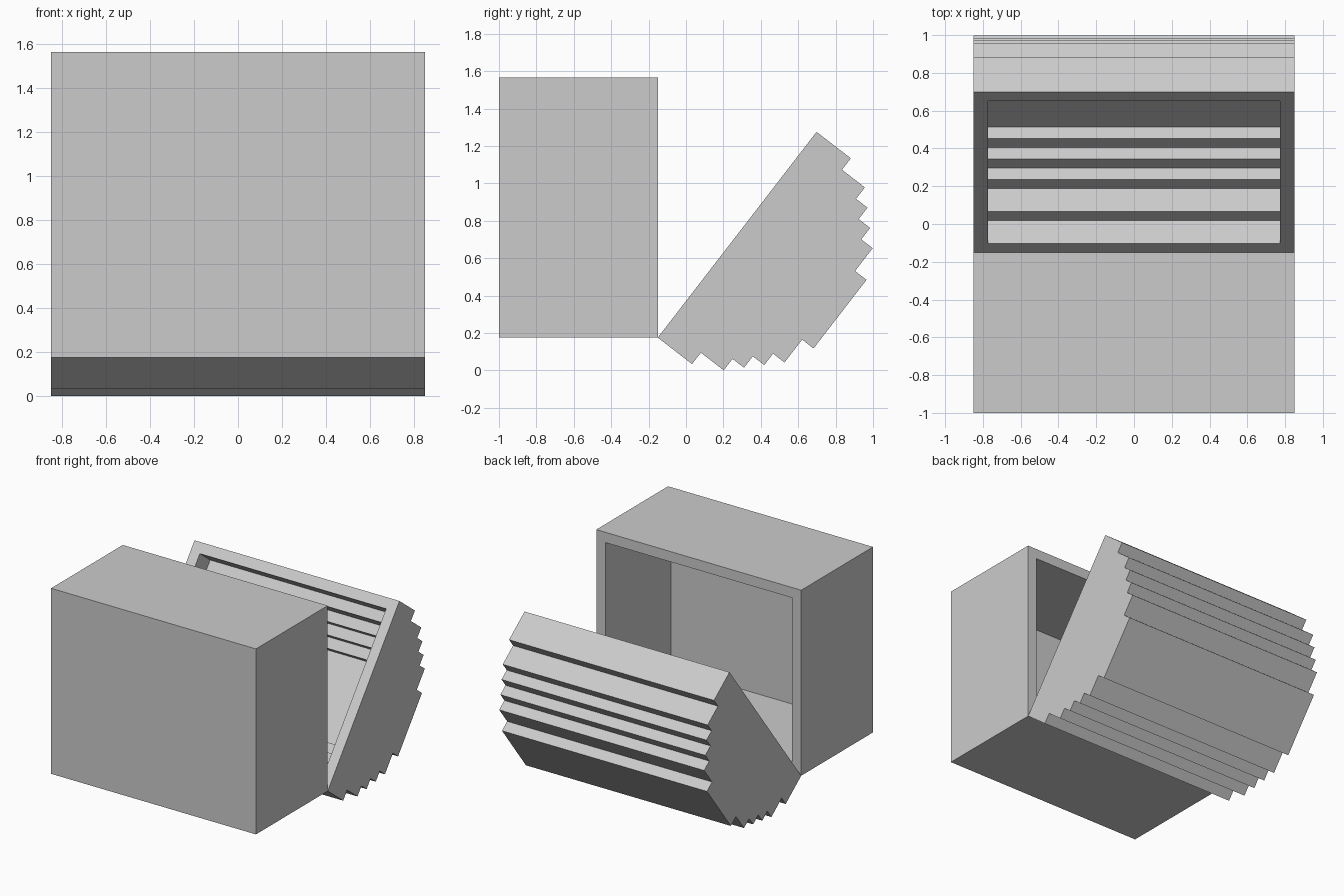
import bpy
import bmesh
from math import radians, sin, cos
from mathutils import Vector

old = bpy.data.objects.get("Cube")
if old:
    bpy.data.objects.remove(old, do_unlink=True)

UNIT = 0.0772                       # the whole chest sits on this block grid
HINGE = Vector((0, -0.151, 0.175))
OUTER_HALF, INNER_HALF = 11, 10     # half widths in blocks

grey = bpy.data.materials.new("plain grey")
grey.use_nodes = True
COLOUR = (0.6, 0.6, 0.6, 1)
grey.diffuse_color = COLOUR
grey.node_tree.nodes["Principled BSDF"].inputs["Base Color"].default_value = COLOUR


def stepped(half, length=18):
    """Mirror half a (along, depth) profile about the middle of its length."""
    return half + [(length - u, v) for u, v in reversed(half)]


def open_shell(name, outer, inner, along, depth):
    """Hollow prism, open on the hinge plane, with a flat rim round the opening."""
    bm = bmesh.new()

    def skin(profile, half):
        sides = [[bm.verts.new(HINGE + (along * u + depth * v) * UNIT
                               + Vector((s * half * UNIT, 0, 0)))
                  for u, v in profile] for s in (-1, 1)]
        a, b = sides
        bm.faces.new(a)
        bm.faces.new(b[::-1])
        for i in range(len(a) - 1):
            bm.faces.new((a[i], b[i], b[i + 1], a[i + 1]))
        return a[0], b[0], b[-1], a[-1]

    rim_out = skin(outer, OUTER_HALF)
    rim_in = skin(inner, INNER_HALF)
    for i in range(4):
        j = (i + 1) % 4
        bm.faces.new((rim_out[i], rim_out[j], rim_in[j], rim_in[i]))

    bmesh.ops.recalc_face_normals(bm, faces=bm.faces)
    mesh = bpy.data.meshes.new(name)
    bm.to_mesh(mesh)
    bm.free()
    mesh.materials.append(grey)
    obj = bpy.data.objects.new(name, mesh)
    bpy.context.collection.objects.link(obj)
    return obj


# Chest box, open towards the back
open_shell("chest_box",
           stepped([(0, 0), (0, 11)]),
           stepped([(1, 0), (1, 10)]),
           Vector((0, 0, 1)), Vector((0, -1, 0)))

# Stepped lid, swung open about the lower back edge of the box
swing = radians(37.66)
lid_outer = [(0, 0), (0, 3), (1, 3), (1, 5), (2, 5), (2, 6), (3, 6),
             (3, 7), (4, 7), (4, 8), (6, 8), (6, 9)]
lid_inner = [(1, 0), (1, 2), (2, 2), (2, 4), (3, 4), (3, 5), (4, 5),
             (4, 6), (5, 6), (5, 7)]
open_shell("chest_lid", stepped(lid_outer), stepped(lid_inner),
           Vector((0, sin(swing), cos(swing))),
           Vector((0, cos(swing), -sin(swing))))
